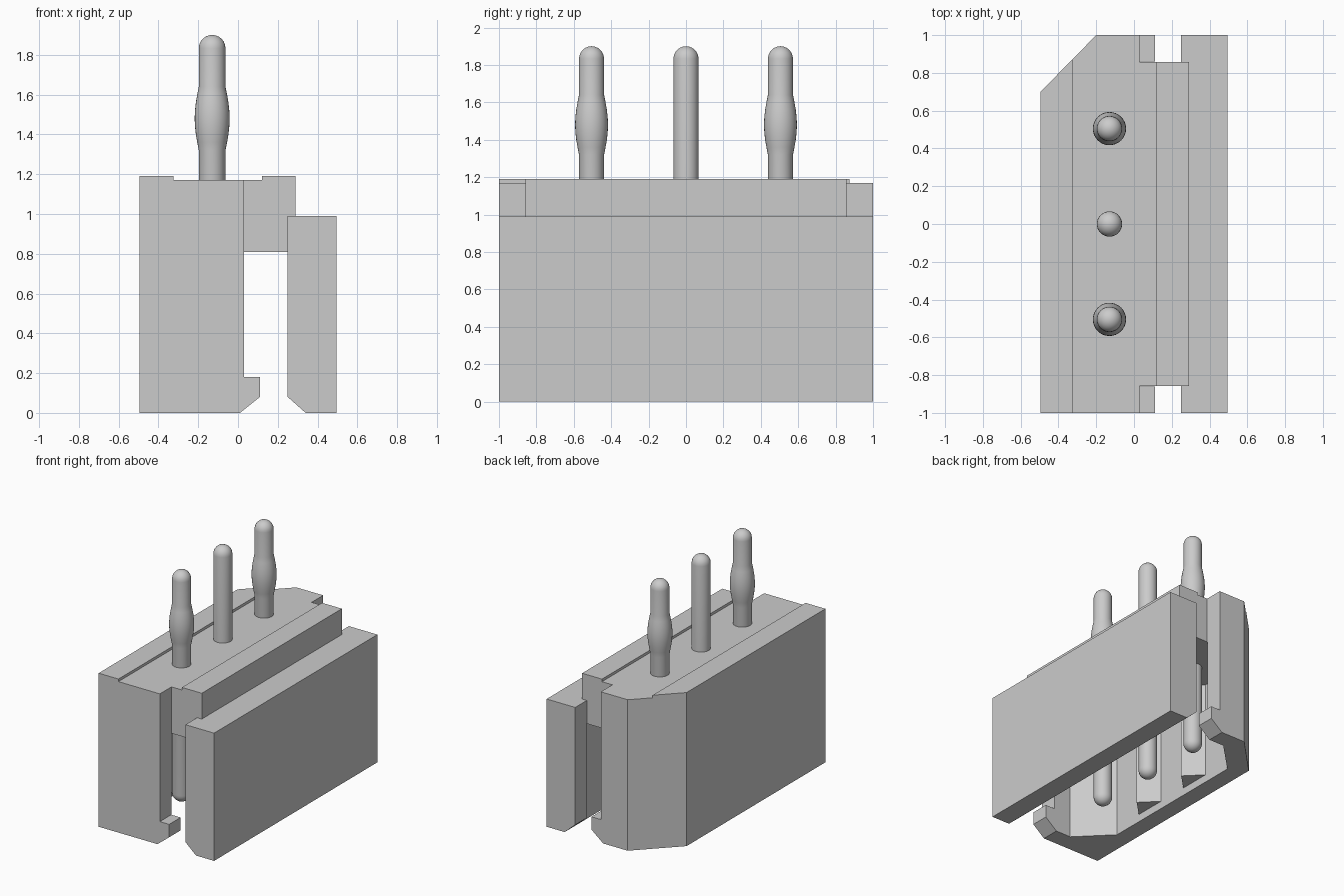
import bpy, bmesh, math

if "Cube" in bpy.data.objects:
    bpy.data.objects.remove(bpy.data.objects["Cube"])


def prism(name, pts, lo, hi, axis='z'):
    """Extrude a 2D outline: (x, y) along z, or (x, z) along y."""
    bm = bmesh.new()
    to3 = (lambda a, b, h: (a, b, h)) if axis == 'z' else (lambda a, b, h: (a, h, b))
    bottom = bm.faces.new([bm.verts.new(to3(a, b, lo)) for a, b in pts])
    ext = bmesh.ops.extrude_face_region(bm, geom=[bottom])
    shift = (0, 0, hi - lo) if axis == 'z' else (0, hi - lo, 0)
    bmesh.ops.translate(bm, vec=shift,
                        verts=[g for g in ext['geom'] if isinstance(g, bmesh.types.BMVert)])
    bmesh.ops.recalc_face_normals(bm, faces=bm.faces)
    me = bpy.data.meshes.new(name)
    bm.to_mesh(me)
    bm.free()
    ob = bpy.data.objects.new(name, me)
    bpy.context.collection.objects.link(ob)
    return ob


def rect(x0, x1, y0, y1):
    return [(x0, y0), (x1, y0), (x1, y1), (x0, y1)]


# Housing block with one bevelled corner
housing = prism("housing", [(-.495, -1), (.495, -1), (.495, 1), (-.2, 1), (-.495, .7)], 0, 1.19)

# Cavity outline: bevelled corners, and triangular ribs between pins
mouth = [(.34, -.86), (.34, .86), (-.12, .86), (-.36, .62), (-.36, -.62), (-.12, -.86)]
ribs = []
for y in (.25, -.25):
    ribs += [(-.36, y + .125), (-.235, y), (-.36, y - .125)]
ribbed = mouth[:4] + ribs + mouth[4:]

# End slot outline (front view) with latch lip and lead-in bevels
slot = [(.01, -.1), (.34, -.1), (.34, 0), (.25, .08), (.25, .99), (.4, .99), (.4, 1.3),
        (.03, 1.3), (.03, .18), (.11, .18), (.11, .08), (.01, 0)]

cutters = [
    prism("cut_cavity", ribbed, .03, .81),
    prism("cut_mouth", mouth, -.1, .06),
    prism("cut_side_step", rect(.29, .8, -1.2, 1.2), .99, 1.5),
    prism("cut_top_recess", rect(-.325, .12, -1.2, 1.2), 1.17, 1.5),
    prism("cut_slot_back", slot, .858, 1.2, 'y'),
    prism("cut_slot_front", slot, -1.2, -.858, 'y'),
]
for c in cutters:
    m = housing.modifiers.new(c.name, 'BOOLEAN')
    m.operation = 'DIFFERENCE'
    m.solver = 'EXACT'
    m.object = c
    c.hide_render = True
bpy.context.view_layer.objects.active = housing
for m in list(housing.modifiers):
    bpy.ops.object.modifier_apply(modifier=m.name)
for c in cutters:
    bpy.data.objects.remove(c)


# Contact pins: round-ended, outer two with a press-fit bulge
def pin(name, y, bulge):
    r, z0, z1, n = .067, .11, 1.9, 32
    quarter = [math.pi / 2 * i / 6 for i in range(7)]
    prof = [(r * math.sin(a), z0 + r - r * math.cos(a)) for a in quarter]
    if bulge:
        for i in range(9):
            t = i / 8
            prof.append((r + .021 * math.sin(math.pi * t), 1.32 + .32 * t))
    prof += [(r * math.cos(a), z1 - r + r * math.sin(a)) for a in quarter]
    bm = bmesh.new()
    vs = [bm.verts.new((p, 0, z)) for p, z in prof]
    es = [bm.edges.new(e) for e in zip(vs, vs[1:])]
    bmesh.ops.spin(bm, geom=vs + es, cent=(0, 0, 0), axis=(0, 0, 1),
                   angle=math.tau, steps=n, use_duplicate=False)
    bmesh.ops.remove_doubles(bm, verts=bm.verts, dist=1e-4)
    bmesh.ops.recalc_face_normals(bm, faces=bm.faces)
    me = bpy.data.meshes.new(name)
    bm.to_mesh(me)
    bm.free()
    ob = bpy.data.objects.new(name, me)
    bpy.context.collection.objects.link(ob)
    ob.location = (-.13, y, 0)
    bpy.ops.object.select_all(action='DESELECT')
    ob.select_set(True)
    bpy.context.view_layer.objects.active = ob
    bpy.ops.object.shade_smooth_by_angle(angle=math.radians(30))


for label, y, bulge in (("front", -.505, True), ("middle", 0, False), ("back", .505, True)):
    pin(label + "_pin", y, bulge)
